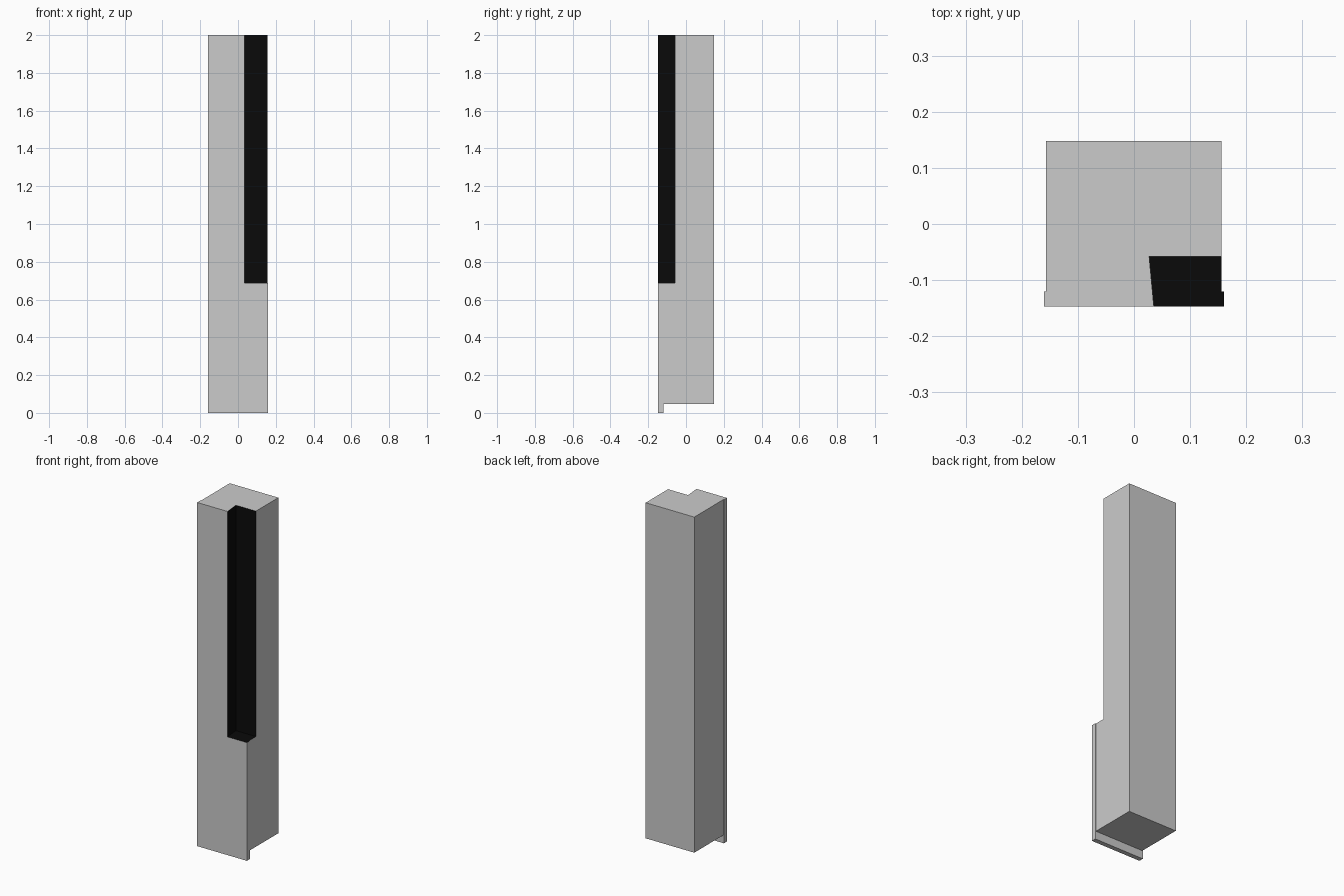
import bpy, bmesh

if "Cube" in bpy.data.objects:
    bpy.data.objects.remove(bpy.data.objects["Cube"])


def prism(name, outline, z0, z1):
    """Extrude an XY outline from z0 to z1."""
    bm = bmesh.new()
    face = bm.faces.new([bm.verts.new((x, y, z0)) for x, y in outline])
    top = bmesh.ops.extrude_face_region(bm, geom=[face])["geom"]
    bmesh.ops.translate(bm, vec=(0, 0, z1 - z0),
                        verts=[v for v in top if isinstance(v, bmesh.types.BMVert)])
    bmesh.ops.recalc_face_normals(bm, faces=bm.faces)
    mesh = bpy.data.meshes.new(name)
    bm.to_mesh(mesh)
    bm.free()
    obj = bpy.data.objects.new(name, mesh)
    bpy.context.collection.objects.link(obj)
    return obj


def rect(x0, x1, y0, y1):
    return [(x0, y0), (x1, y0), (x1, y1), (x0, y1)]


def boolean(obj, other, operation):
    mod = obj.modifiers.new("boolean", 'BOOLEAN')
    mod.operation, mod.object, mod.solver = operation, other, 'EXACT'
    bpy.context.view_layer.objects.active = obj
    bpy.ops.object.modifier_apply(modifier=mod.name)
    bpy.data.objects.remove(other)


# Main column, raised slightly off the ground
column = prism("column", rect(-0.157, 0.156, -0.135, 0.148), 0.047, 2.0)

# Thin front panel, a little wider and reaching the ground
panel = prism("front_panel", rect(-0.16, 0.16, -0.147, -0.12), 0.0, 2.0)
boolean(column, panel, 'UNION')

# Corner recess with a slightly slanted side wall
FLOOR = 0.688
notch = prism("recess_cutter",
              [(0.036, -0.147 - 0.05), (0.3, -0.197), (0.3, -0.058), (0.027, -0.058)],
              FLOOR, 2.2)
for v in notch.data.vertices:
    if v.co.y < -0.15 and v.co.x < 0.2:
        v.co.x = 0.040
boolean(column, notch, 'DIFFERENCE')

# Grey body, black recess faces
grey = bpy.data.materials.new("grey")
grey.diffuse_color = (0.8, 0.8, 0.8, 1)
grey.use_nodes = True
grey.node_tree.nodes["Principled BSDF"].inputs["Base Color"].default_value = grey.diffuse_color
black = bpy.data.materials.new("black")
black.diffuse_color = (0.003, 0.003, 0.003, 1)
black.use_nodes = True
black.node_tree.nodes["Principled BSDF"].inputs["Base Color"].default_value = black.diffuse_color
column.data.materials.clear()
column.data.materials.append(grey)
column.data.materials.append(black)
for p in column.data.polygons:
    c, n = p.center, p.normal
    floor = n.z > 0.9 and abs(c.z - FLOOR) < 0.01
    back = n.y < -0.9 and abs(c.y + 0.058) < 0.005
    side = n.x > 0.9 and c.x < 0.06
    p.material_index = 1 if floor or back or side else 0
